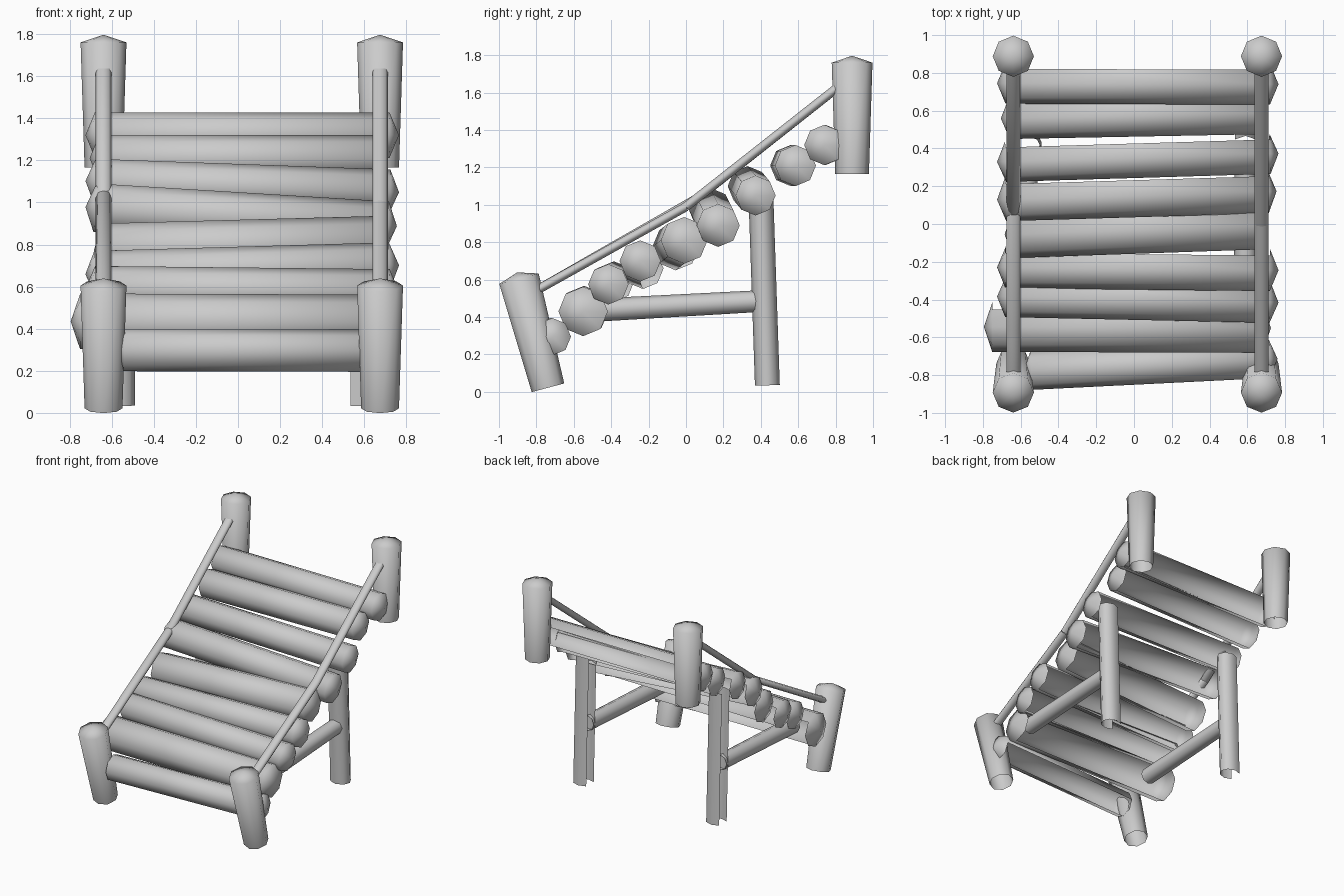
import bpy, bmesh, math
from mathutils import Vector

cube = bpy.data.objects.get("Cube")
if cube:
    bpy.data.objects.remove(cube)

wood = bpy.data.materials.new("grey_wood")
wood.use_nodes = True
wood.diffuse_color = (0.6, 0.6, 0.6, 1)
wood.node_tree.nodes["Principled BSDF"].inputs["Base Color"].default_value = (0.6, 0.6, 0.6, 1)


def make_log(name, start, end, r0, r1, tip0=None, tip1=None, flat=1.0, open_dir=None):
    """Eight-sided tapered log; an end is a shallow cone, or open if its tip is None.
    Sides that face open_dir are left out."""
    start, end = Vector(start), Vector(end)
    axis = (end - start).normalized()
    side = Vector((0, 1, 0)) if abs(axis.x) > 0.7 else Vector((1, 0, 0))
    side = (side - axis * side.dot(axis)).normalized()
    up = axis.cross(side)
    bm = bmesh.new()
    rings = []
    for centre, r in ((start, r0), (end, r1)):
        rings.append([bm.verts.new(centre + side * r * math.cos(a) + up * r * flat * math.sin(a))
                      for a in (math.tau * k / 8 for k in range(8))])
    for k in range(8):
        j = (k + 1) % 8
        bm.faces.new((rings[0][k], rings[0][j], rings[1][j], rings[1][k]))
    # Hollow side
    if open_dir:
        bm.normal_update()
        d = Vector(open_dir).normalized()
        hidden = [f for f in bm.faces if f.normal.dot(d) > 0.45]
        bmesh.ops.delete(bm, geom=hidden, context='FACES_ONLY')
    # Pointed ends
    for ring, centre, out, tip in ((rings[0][::-1], start, -axis, tip0),
                                   (rings[1], end, axis, tip1)):
        if tip is not None:
            apex = bm.verts.new(centre + out * tip)
            for k in range(8):
                bm.faces.new((ring[k], ring[(k + 1) % 8], apex))
    for f in bm.faces:
        f.smooth = True
    mesh = bpy.data.meshes.new(name)
    bm.to_mesh(mesh)
    bm.free()
    mesh.materials.append(wood)
    obj = bpy.data.objects.new(name, mesh)
    bpy.context.collection.objects.link(obj)


# Deck logs: one end, other end, radius; hollow towards the back and below
deck = [
    ((-0.68, 0.745, 1.32), (0.72, 0.74, 1.32), 0.108),
    ((-0.66, 0.56, 1.21), (0.66, 0.585, 1.21), 0.11),
    ((-0.68, 0.33, 1.10), (0.72, 0.372, 1.05), 0.107),
    ((-0.68, 0.13, 0.975), (0.71, 0.172, 0.89), 0.115),
    ((-0.64, -0.055, 0.775), (0.65, -0.01, 0.81), 0.125),
    ((-0.68, -0.23, 0.66), (0.72, -0.245, 0.70), 0.11),
    ((-0.68, -0.385, 0.59), (0.72, -0.415, 0.575), 0.108),
    ((-0.75, -0.545, 0.435), (0.68, -0.55, 0.43), 0.132),
]
for i, (a, b, r) in enumerate(deck):
    make_log(f"deck_log_{i + 1}", a, b, r, r, 0.045, 0.045, open_dir=(0, 0.8, -0.6))
make_log("bottom_log", (-0.545, -0.778, 0.298), (0.72, -0.715, 0.295), 0.10, 0.10,
         0.04, 0.04, open_dir=(0, 1, -1))

# Side parts: post x, leg x, rail joint y and z, and the tip on the joint
for label, xpost, xleg, joint_y, joint_z, tip in (
        ("right", -0.639, -0.57, 0.06, 1.035, 0.03),
        ("left", 0.675, 0.59, 0.0, 0.99, None)):
    # Corner posts, open underneath
    make_log(f"front_post_{label}", (xpost, -0.738, 0.022), (xpost, -0.893, 0.605),
             0.09, 0.109, None, 0.035)
    make_log(f"back_post_{label}", (xpost, 0.888, 1.165), (xpost, 0.888, 1.76),
             0.09, 0.109, None, 0.037)
    # Hand rails in two lengths
    make_log(f"lower_rail_{label}", (xpost, -0.84, 0.52), (xpost, joint_y, joint_z),
             0.037, 0.037, None, tip, 0.65)
    make_log(f"upper_rail_{label}", (xpost, joint_y, joint_z), (xpost, 0.82, 1.635),
             0.037, 0.037, tip, None, 0.65)
    # Support leg, hollow on one side, and its brace
    make_log(f"support_leg_{label}", (xleg, 0.435, 0.035), (xleg, 0.40, 1.06),
             0.08, 0.08, flat=0.83, open_dir=(-1, 0, 0))
    make_log(f"brace_{label}", (xleg, 0.39, 0.485), (xleg, -0.52, 0.435), 0.058, 0.062)
